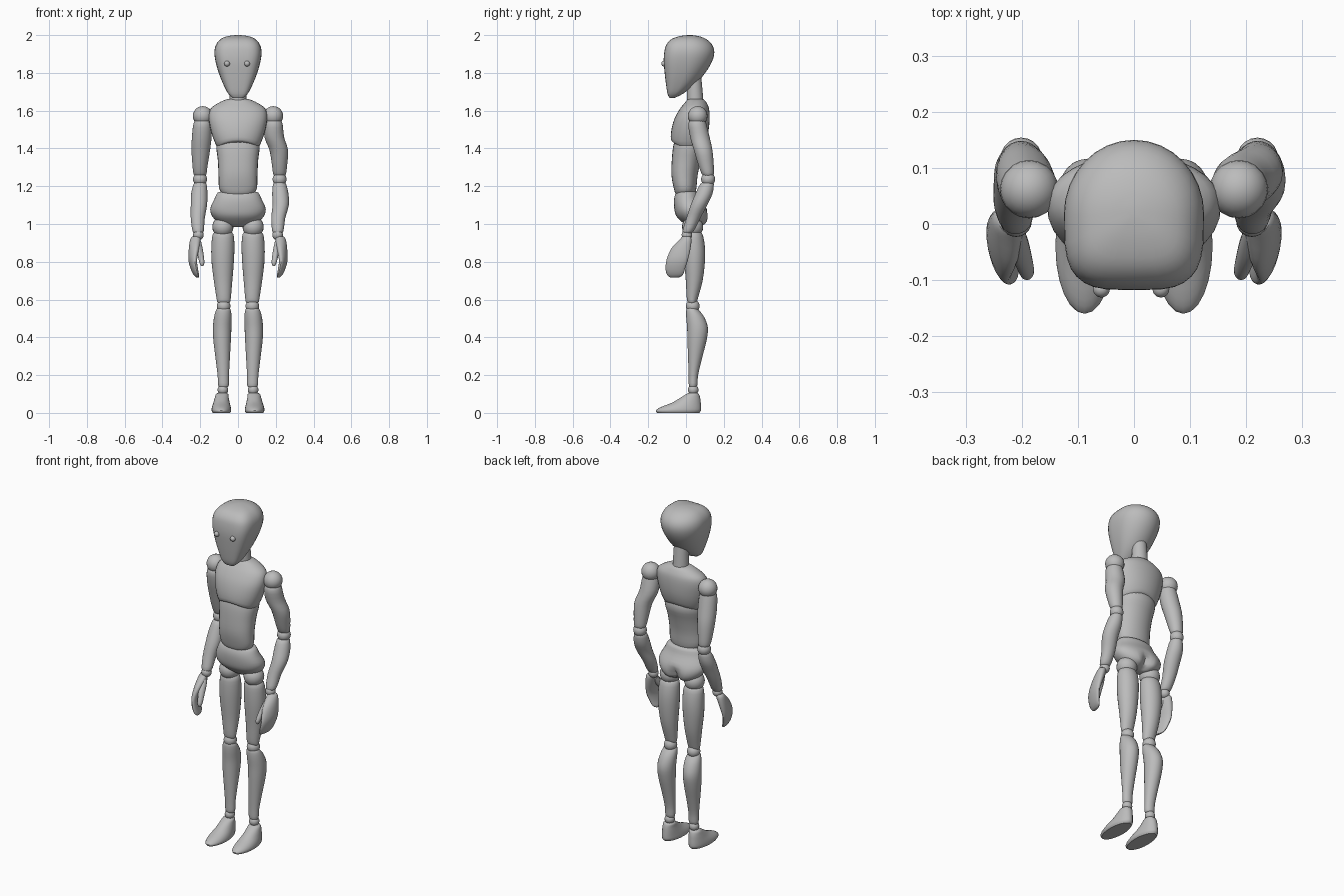
import bpy, bmesh, math

grey = bpy.data.materials.new("matte_grey")
grey.diffuse_color = (0.5, 0.5, 0.5, 1)


def finish(bm, name, angle=40):
    bmesh.ops.recalc_face_normals(bm, faces=bm.faces)
    for f in bm.faces:
        f.smooth = True
    me = bpy.data.meshes.new(name)
    bm.to_mesh(me)
    bm.free()
    me.set_sharp_from_angle(angle=math.radians(angle))
    me.materials.append(grey)
    ob = bpy.data.objects.new(name, me)
    bpy.context.collection.objects.link(ob)
    return ob


def ball(name, x, y, z, r):
    bm = bmesh.new()
    bmesh.ops.create_uvsphere(bm, u_segments=20, v_segments=12, radius=r)
    bmesh.ops.translate(bm, verts=bm.verts, vec=(x, y, z))
    return finish(bm, name)


def spline(a, b, c, d, t):
    return 0.5 * (2 * b + (c - a) * t + (2 * a - 5 * b + 4 * c - d) * t * t
                  + (3 * b - a - 3 * c + d) * t ** 3)


def loft(name, rings, s=1, n=24, front=2, warp=None, sub=3):
    """Rings are (z, centre x, half width, front y, back y)."""
    dense = []
    for i in range(len(rings) - 1):
        p = [rings[max(i - 1, 0)], rings[i], rings[i + 1], rings[min(i + 2, len(rings) - 1)]]
        for k in range(sub):
            dense.append([spline(*q, k / sub) for q in zip(*p)])
    dense.append(rings[-1])
    bm = bmesh.new()
    loops = []
    for z, xc, rx, yf, yb in dense:
        loop = []
        for k in range(n):
            a = 2 * math.pi * k / n
            c, si = math.cos(a), math.sin(a)
            e = 2 / front if si < -1e-6 else 1
            x = xc + rx * math.copysign(abs(c) ** e, c)
            y = (yf + yb) / 2 + (yb - yf) / 2 * math.copysign(abs(si) ** e, si)
            v = (x, y, z)
            if warp:
                v = warp(*v)
            loop.append(bm.verts.new((s * v[0], v[1], v[2])))
        loops.append(loop)
    for a, b in zip(loops, loops[1:]):
        for k in range(n):
            j = (k + 1) % n
            bm.faces.new((a[k], a[j], b[j], b[k]))
    bm.faces.new(loops[0])
    bm.faces.new(loops[-1])
    return finish(bm, name)


# Head with a flattened face, eyes and neck
loft("head", [
    (1.668, 0, .028, -.088, -.06), (1.69, 0, .052, -.098, -.015),
    (1.74, 0, .078, -.106, .05), (1.80, 0, .102, -.113, .102),
    (1.86, 0, .119, -.118, .138), (1.91, 0, .125, -.115, .15),
    (1.95, 0, .116, -.104, .138), (1.98, 0, .09, -.075, .105),
    (1.995, 0, .052, -.03, .065), (2.0, 0, .01, .01, .03)], n=32, front=3.6)
ball("left_eye", -.058, -.116, 1.849, .015)
ball("right_eye", .048, -.116, 1.849, .015)
loft("neck", [(1.62, 0, .046, .005, .095), (1.70, 0, .043, .005, .088),
              (1.79, 0, .04, .008, .08)])


# Chest, with its lower rim arched up in the middle
def arch(x, y, z):
    low = max(0, min(1, (1.53 - z) / .09))
    return x, y, z - low * .03 * min(1, (x / .11) ** 2)


loft("chest", [
    (1.435, 0, .10, -.065, .09), (1.447, 0, .117, -.08, .105),
    (1.50, 0, .143, -.077, .12), (1.56, 0, .155, -.06, .125),
    (1.61, 0, .145, -.032, .122), (1.64, 0, .105, -.008, .11),
    (1.658, 0, .065, .008, .095), (1.665, 0, .03, .025, .07)],
    n=32, front=2.3, warp=arch)

loft("abdomen", [
    (1.143, 0, .045, -.025, .03), (1.155, 0, .078, -.052, .045),
    (1.19, 0, .10, -.065, .055), (1.26, 0, .103, -.077, .062),
    (1.34, 0, .107, -.075, .08), (1.41, 0, .115, -.068, .10),
    (1.46, 0, .105, -.055, .09)], n=28, front=2.4)


# Pelvis, with a crease at the lower back
def crease(x, y, z):
    if y > .04 and z < 1.08:
        y -= .035 * math.exp(-(x / .028) ** 2) * min(1, (1.08 - z) / .05)
    return x, y, z


loft("pelvis", [
    (1.172, 0, .085, -.035, .05), (1.165, 0, .108, -.052, .066),
    (1.13, 0, .126, -.064, .08), (1.08, 0, .147, -.062, .11),
    (1.04, 0, .136, -.05, .122), (1.005, 0, .10, -.015, .115),
    (.985, 0, .05, .01, .085)], n=36, front=2.3, warp=crease)

for s, side in ((-1, "left"), (1, "right")):
    # Leg
    ball(side + "_hip_joint", s * .08, .035, .985, .056)
    loft(side + "_thigh", [
        (.962, .079, .035, .01, .07), (.945, .079, .055, -.008, .088),
        (.88, .08, .061, -.012, .1), (.80, .081, .059, -.009, .1),
        (.70, .079, .049, -.001, .088), (.61, .076, .038, .004, .064),
        (.585, .076, .033, .01, .055), (.575, .076, .018, .02, .045)], s)
    ball(side + "_knee_joint", s * .076, .036, .565, .036)
    loft(side + "_shin", [
        (.56, .077, .022, .012, .05), (.548, .077, .037, .002, .064),
        (.51, .08, .046, .001, .095), (.45, .084, .049, .006, .116),
        (.38, .084, .046, .008, .108), (.29, .081, .038, .011, .085),
        (.20, .078, .03, .014, .064), (.145, .077, .028, .015, .06),
        (.135, .077, .018, .022, .05)], s)
    ball(side + "_ankle_joint", s * .08, .038, .122, .028)
    loft(side + "_foot", [
        (.0, .088, .046, -.152, .07), (.012, .088, .052, -.16, .079),
        (.03, .088, .05, -.135, .08), (.055, .087, .043, -.072, .078),
        (.08, .086, .037, -.03, .075), (.1, .084, .032, .002, .068),
        (.107, .083, .018, .018, .055)], s)

    # Arm, hanging slightly wider on one side
    elbow = .201 if s < 0 else .22
    ball(side + "_shoulder_joint", s * .187, .062, 1.572, .052)
    loft(side + "_upper_arm", [
        (1.56, .187, .035, .03, .10), (1.53, .188, .048, .012, .108),
        (1.46, .192, .052, .022, .125), (1.39, elbow - .004, .049, .042, .14),
        (1.31, elbow, .04, .066, .147), (1.262, elbow, .033, .085, .147),
        (1.25, elbow, .018, .10, .135)], s)
    ball(side + "_elbow_joint", s * elbow, .117, 1.237, .037)
    loft(side + "_forearm", [
        (1.222, elbow, .018, .10, .135), (1.212, elbow, .034, .076, .147),
        (1.16, elbow + .004, .043, .05, .14), (1.10, elbow + .006, .043, .025, .112),
        (1.03, .213, .037, .002, .076), (.965, .211, .03, -.018, .042),
        (.95, .21, .02, -.01, .025)], s)
    ball(side + "_wrist_joint", s * .21, .005, .942, .028)
    # Cupped palm and fingers as one paddle, plus a thumb
    loft(side + "_hand", [
        (.935, .213, .018, -.018, .02), (.92, .217, .026, -.032, .029),
        (.87, .229, .026, -.078, .024), (.81, .24, .02, -.103, .01),
        (.76, .233, .016, -.108, -.006), (.73, .223, .012, -.1, -.017),
        (.718, .217, .006, -.085, -.035)], s,
        warp=lambda x, y, z: (x + .2 * (y + .045), y, z))
    loft(side + "_thumb", [
        (.91, .212, .016, -.03, .005), (.87, .207, .02, -.062, -.015),
        (.83, .197, .016, -.085, -.045), (.795, .191, .013, -.1, -.068),
        (.777, .19, .006, -.095, -.08)], s, n=16)
